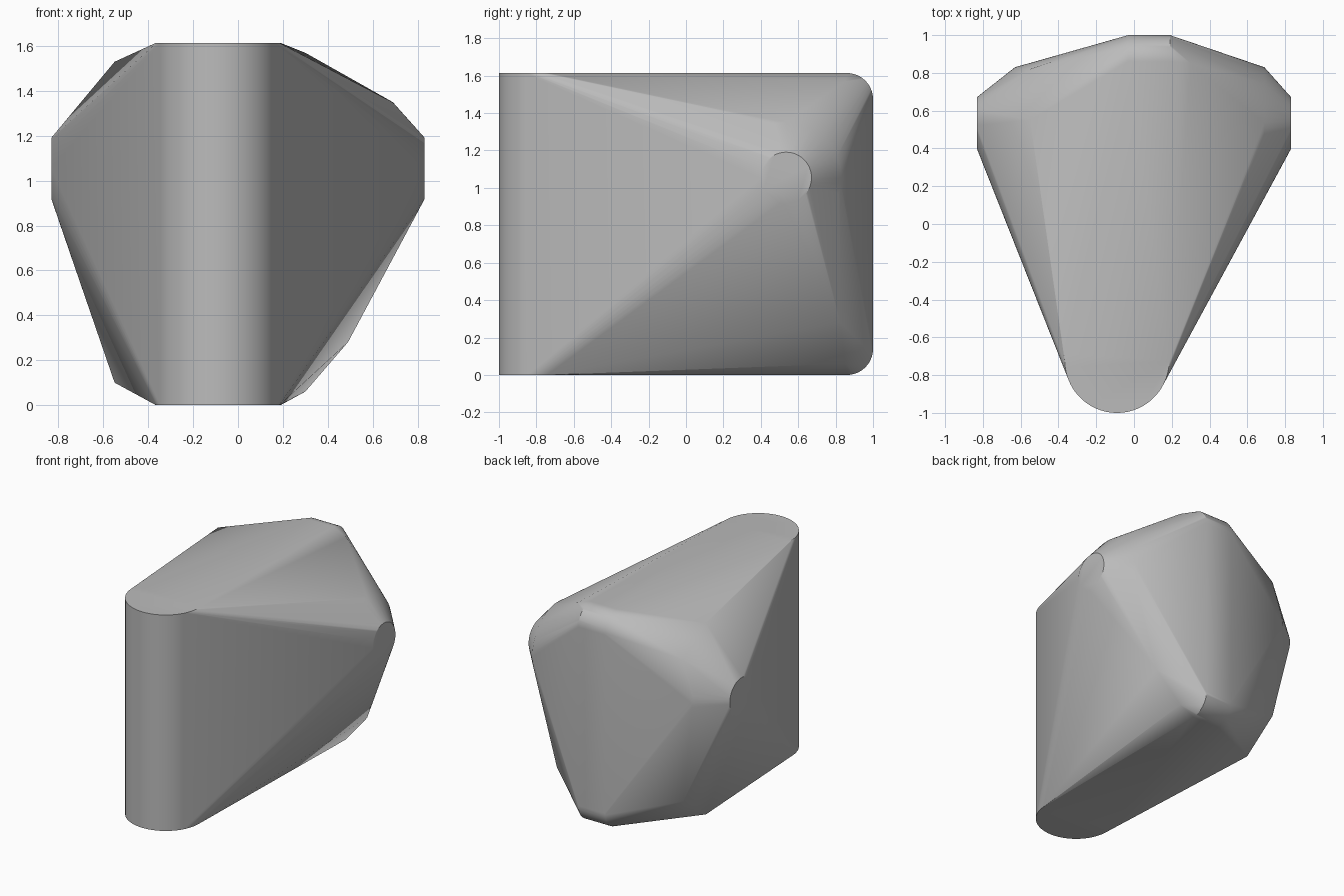
import bpy, bmesh, math
from mathutils import Vector

cube = bpy.data.objects.get("Cube")
if cube:
    bpy.data.objects.remove(cube, do_unlink=True)

grey = bpy.data.materials.new("plain_grey")
grey.use_nodes = True
colour = (0.5, 0.5, 0.5, 1)
grey.diffuse_color = colour
grey.node_tree.nodes["Principled BSDF"].inputs["Base Color"].default_value = colour

HEIGHT = 1.614


def ring(axis, centre, radius, start, end, count=64):
    """Points of both end circles of a cylinder along x or z."""
    points = []
    for i in range(count):
        angle = math.tau * i / count
        p, q = radius * math.cos(angle), radius * math.sin(angle)
        for along in (start, end):
            if axis == "x":
                points.append(Vector((along, centre[0] + p, centre[1] + q)))
            else:
                points.append(Vector((centre[0] + p, centre[1] + q, along)))
    return points


# Upright round nose at the front
points = ring("z", (-0.09, -0.724), 0.276, 0, HEIGHT, 96)

# Cross bar with a flat round end on each side, and its wider shoulder
hub = (0.535, 1.055)
points += ring("x", hub, 0.136, -0.832, 0.832)
points += ring("x", hub, 0.295, -0.63, 0.69)

# Rounded rolls along the top and bottom of the back
roll = 0.14
for z in (roll, HEIGHT - roll):
    points += ring("x", (1 - roll, z), roll, -0.03, 0.19)

# Corners of the back blocks
for low, high, x, y in ((0.10, 1.53, -0.55, 0.55),
                        (0.30, 1.36, -0.55, 0.82),
                        (0.28, 1.36, 0.49, 0.825),
                        (0.06, 1.57, 0.30, 0.85)):
    points += [Vector((x, y, low)), Vector((x, y, high))]

# Stretch one skin over all the parts
bm = bmesh.new()
for point in points:
    bm.verts.new(point)
bmesh.ops.remove_doubles(bm, verts=bm.verts[:], dist=0.0005)
bmesh.ops.convex_hull(bm, input=bm.verts[:])
loose = [v for v in bm.verts if not v.link_faces]
bmesh.ops.delete(bm, geom=loose, context="VERTS")
bmesh.ops.dissolve_limit(bm, angle_limit=math.radians(0.3),
                         verts=bm.verts[:], edges=bm.edges[:])
bmesh.ops.recalc_face_normals(bm, faces=bm.faces[:])

mesh = bpy.data.meshes.new("wedge_body")
bm.to_mesh(mesh)
bm.free()
mesh.materials.append(grey)
body = bpy.data.objects.new("wedge_body", mesh)
bpy.context.collection.objects.link(body)

# Soft shading with sharp rims on the flat ends
bpy.ops.object.select_all(action="DESELECT")
body.select_set(True)
bpy.context.view_layer.objects.active = body
bpy.ops.object.shade_smooth_by_angle(angle=math.radians(30))
